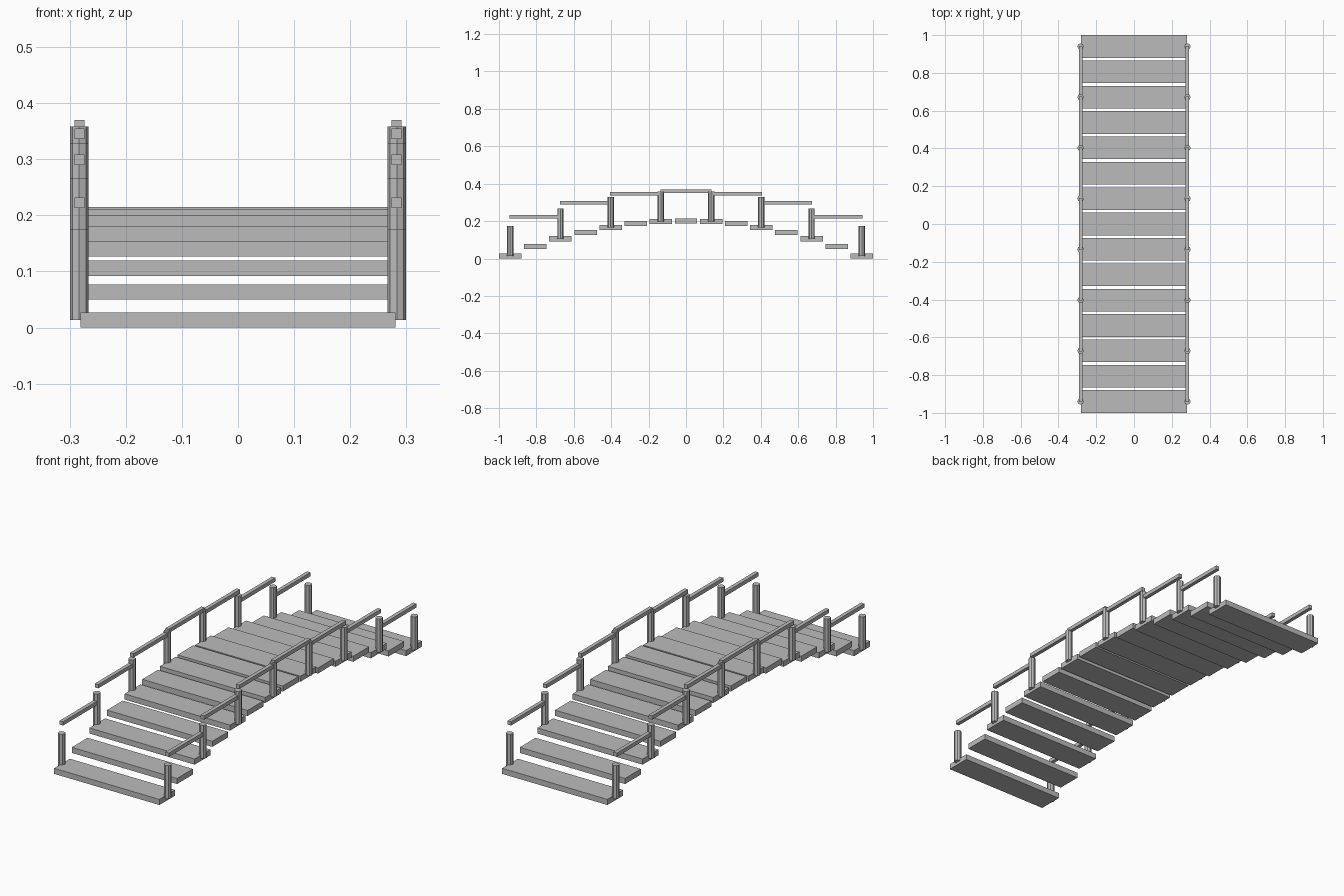
import bpy, math

if "Cube" in bpy.data.objects:
    bpy.data.objects.remove(bpy.data.objects["Cube"])

mat = bpy.data.materials.new("plain grey")
mat.diffuse_color = (0.5, 0.5, 0.5, 1)
mat.use_nodes = True
mat.node_tree.nodes["Principled BSDF"].inputs["Base Color"].default_value = mat.diffuse_color

END_Y = 0.94        # centre of the end planks
PLANK_T = 0.027
POST_X = 0.283
POST_H = 0.161


def arch(y):
    """Centre height of the deck at y."""
    return 0.2015 - 0.188 * (y / END_Y) ** 2


def finish(name):
    ob = bpy.context.object
    ob.name = name
    ob.data.materials.append(mat)
    return ob


def box(name, loc, size):
    bpy.ops.mesh.primitive_cube_add(size=1, location=loc)
    bpy.context.object.scale = size
    bpy.ops.object.transform_apply(location=False, rotation=False, scale=True)
    return finish(name)


# deck planks stepping along the arch
for i in range(15):
    y = -END_Y + 2 * END_Y * i / 14
    box(f"plank_{i + 1}", (0, y, arch(y)), (0.562, 0.12, PLANK_T))

post_ys = [-END_Y + 2 * END_Y * i / 7 for i in range(8)]
for side, sx in (("left", -1), ("right", 1)):
    # octagonal posts
    for i, y in enumerate(post_ys):
        bpy.ops.mesh.primitive_cylinder_add(
            vertices=8, radius=0.0168, depth=POST_H,
            location=(sx * POST_X, y, arch(y) + POST_H / 2))
        finish(f"{side}_post_{i + 1}")
    # level handrail segments, one between each pair of posts
    for i in range(7):
        a, b = post_ys[i], post_ys[i + 1]
        z = (arch(a) + arch(b)) / 2 + POST_H + 0.002
        box(f"{side}_handrail_{i + 1}", (sx * 0.2825, (a + b) / 2, z),
            (0.0185, 0.275, 0.0185))
